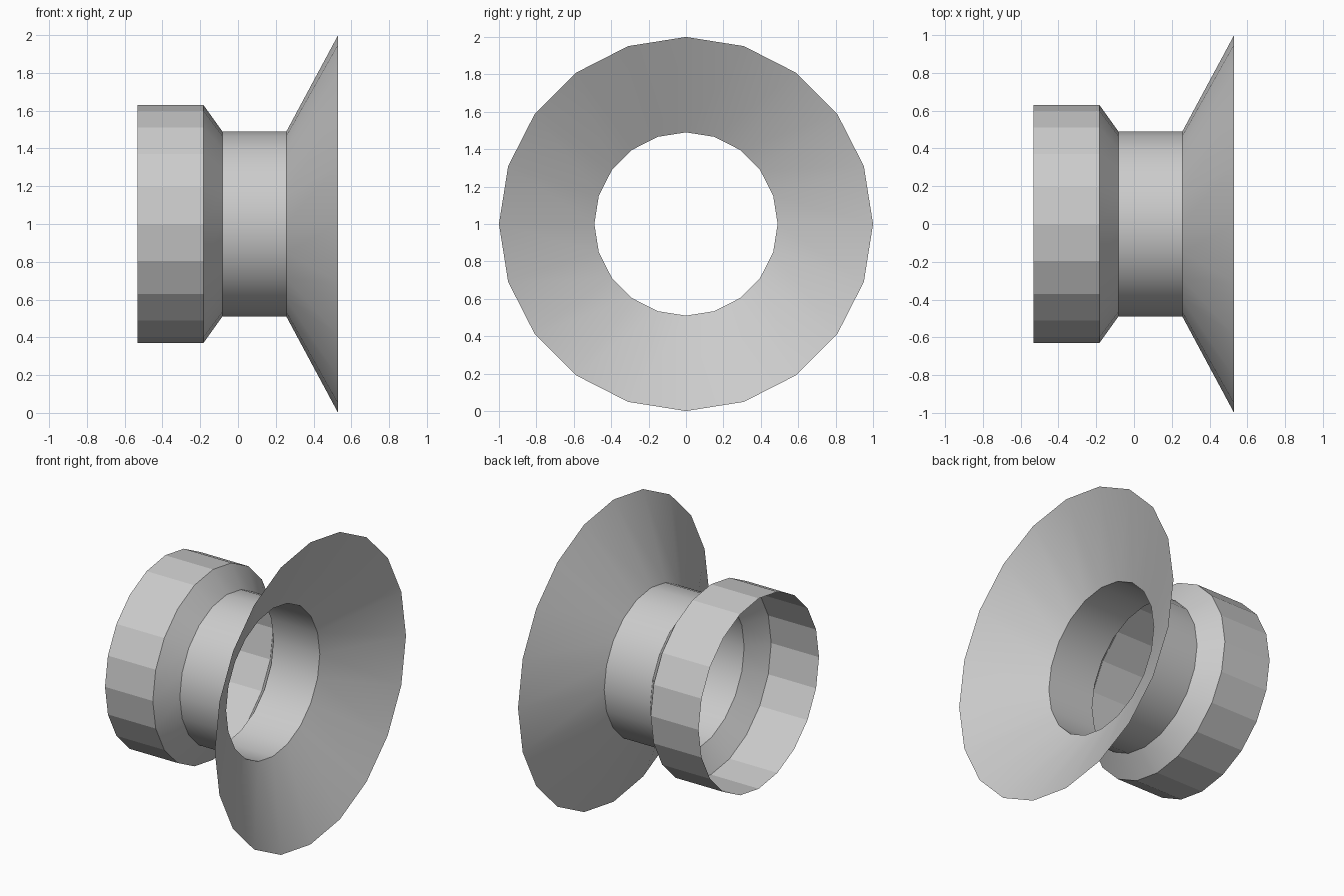
import bpy, bmesh, math

if "Cube" in bpy.data.objects:
    bpy.data.objects.remove(bpy.data.objects["Cube"])

SIDES = 20
CENTRE_Z = 1.0
# (x, radius) outline of the open shell, from collar to flared rim
PROFILE = [(-0.533, 0.63), (-0.183, 0.63), (-0.083, 0.49), (0.256, 0.49), (0.53, 1.0)]
SMOOTH_BAND = [False, True, True, True]  # the collar is faceted

bm = bmesh.new()


def add_ring(x, r):
    angles = [2 * math.pi * i / SIDES for i in range(SIDES)]
    return [bm.verts.new((x, r * math.sin(a), CENTRE_Z + r * math.cos(a))) for a in angles]


rings = [add_ring(x, r) for x, r in PROFILE]

# Bands between neighbouring rings
for a, b, smooth in zip(rings, rings[1:], SMOOTH_BAND):
    for i in range(SIDES):
        j = (i + 1) % SIDES
        bm.faces.new((a[i], b[i], b[j], a[j])).smooth = smooth

bm.normal_update()
# Face outward, away from the axis
collar = bm.faces[:][0] if not hasattr(bm.faces, "ensure_lookup_table") else (bm.faces.ensure_lookup_table() or bm.faces[0])
mid = collar.calc_center_median()
if collar.normal.y * mid.y + collar.normal.z * (mid.z - CENTRE_Z) < 0:
    bmesh.ops.reverse_faces(bm, faces=bm.faces[:])

# Crisp creases where the outline bends
for ring in rings:
    for i in range(SIDES):
        bm.edges.get((ring[i], ring[(i + 1) % SIDES])).smooth = False

mesh = bpy.data.meshes.new("flared_spool_shell")
bm.to_mesh(mesh)
bm.free()
spool = bpy.data.objects.new("flared_spool_shell", mesh)
bpy.context.collection.objects.link(spool)
